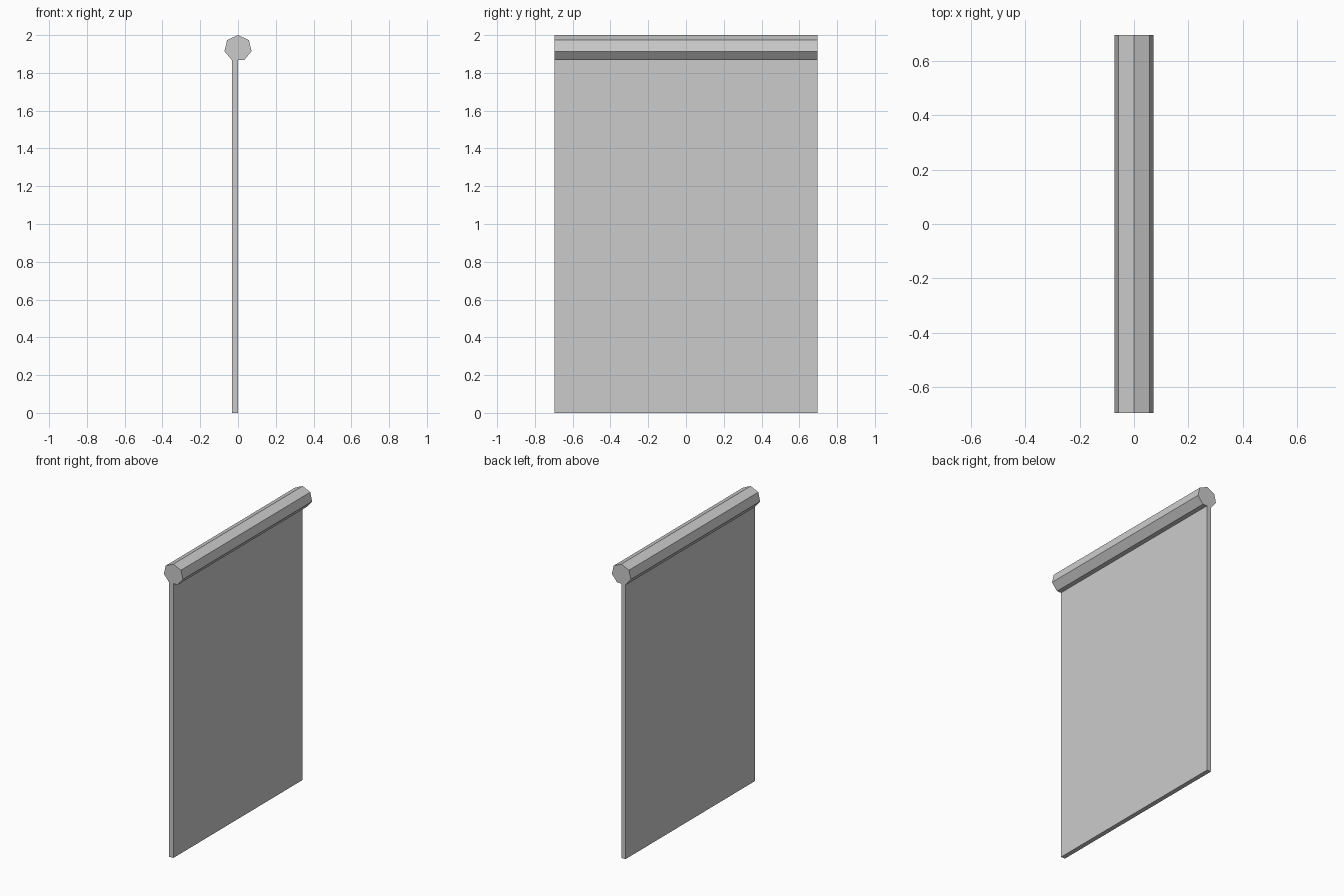
import bpy, bmesh, math

default = bpy.data.objects.get("Cube")
if default:
    bpy.data.objects.remove(default)

LENGTH = 1.39
ROLLER_BOTTOM = 1.867

# Single plain grey
grey = bpy.data.materials.new("plain_grey")
grey.use_nodes = True
colour = (0.6, 0.6, 0.6, 1)
grey.diffuse_color = colour
grey.node_tree.nodes["Principled BSDF"].inputs["Base Color"].default_value = colour


def extrude_profile(name, profile):
    """Extrude an x-z outline along y, centred on the origin."""
    bm = bmesh.new()
    face = bm.faces.new([bm.verts.new((x, -LENGTH / 2, z)) for x, z in profile])
    extruded = bmesh.ops.extrude_face_region(bm, geom=[face])["geom"]
    verts = [v for v in extruded if isinstance(v, bmesh.types.BMVert)]
    bmesh.ops.translate(bm, verts=verts, vec=(0, LENGTH, 0))
    bmesh.ops.recalc_face_normals(bm, faces=bm.faces)
    mesh = bpy.data.meshes.new(name)
    bm.to_mesh(mesh)
    bm.free()
    mesh.materials.append(grey)
    obj = bpy.data.objects.new(name, mesh)
    bpy.context.collection.objects.link(obj)
    return obj


# Seven-sided roller with one edge at the very top
angles = [math.tau * i / 7 for i in range(7)]
extrude_profile("roller", [(0.0735 * math.sin(a), 1.93 + 0.07 * math.cos(a)) for a in angles])

# Thin hanging sheet, flush with one lower edge of the roller
extrude_profile("hanging_sheet", [(-0.031, 0), (0, 0), (0, ROLLER_BOTTOM), (-0.031, ROLLER_BOTTOM)])
